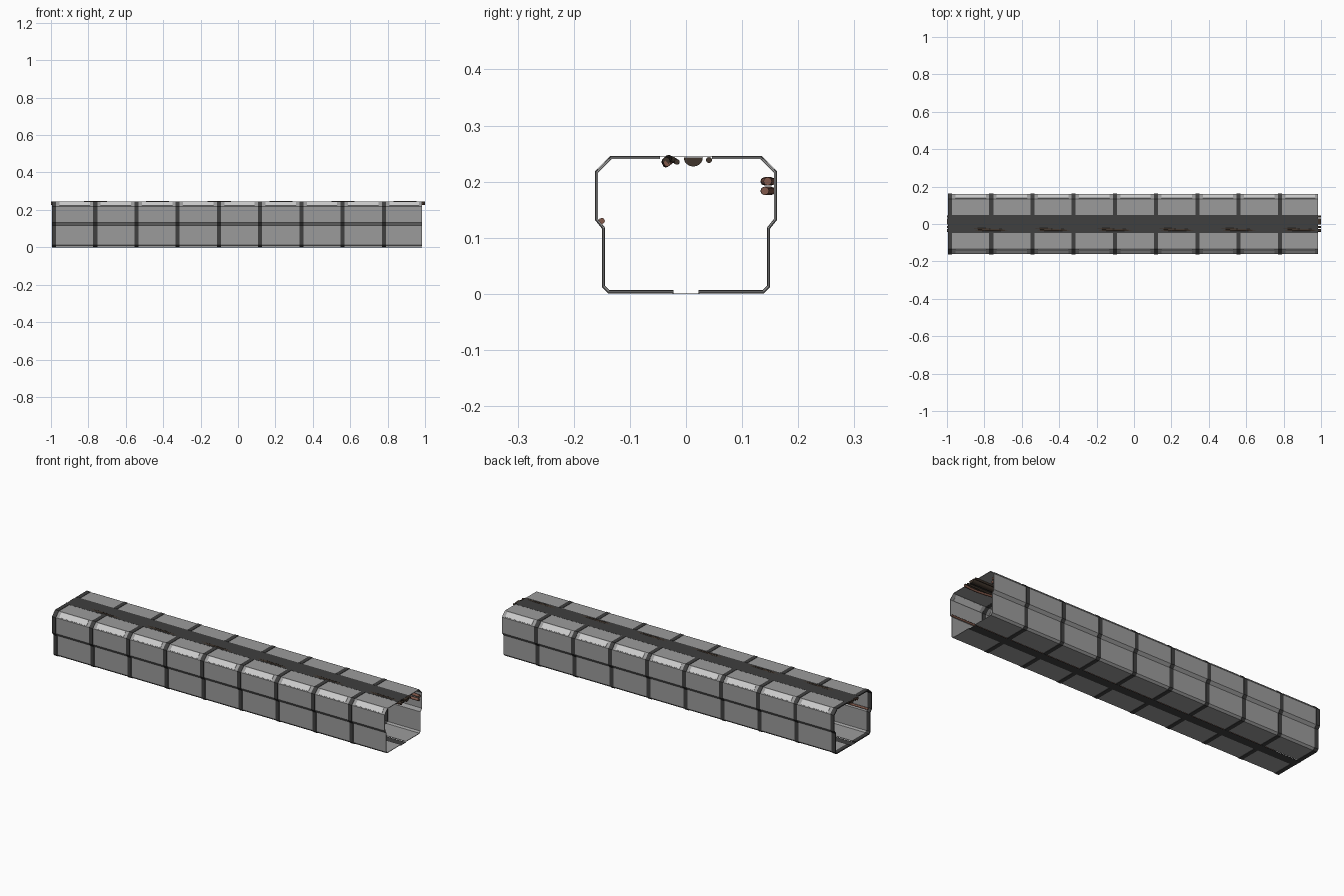
import bpy, bmesh, math
from mathutils import Vector

if "Cube" in bpy.data.objects:
    bpy.data.objects.remove(bpy.data.objects["Cube"])

PITCH, COUNT, RIB = 0.2205, 9, 0.022
X0, X1 = -0.995, 0.985

# Half cross-section of the corridor, (y, z) from ceiling to floor
HALF = [(0.046, 0.2435), (0.134, 0.2435), (0.160, 0.218), (0.160, 0.132),
        (0.148, 0.117), (0.148, 0.013), (0.138, 0.003), (0.022, 0.003)]


def material(name, r, g, b):
    m = bpy.data.materials.new(name)
    m.diffuse_color = (r, g, b, 1)
    m.use_nodes = True
    m.node_tree.nodes["Principled BSDF"].inputs["Base Color"].default_value = m.diffuse_color
    return m


GREY = material("panel_grey", 0.33, 0.33, 0.33)
DARK = material("dark_metal", 0.05, 0.05, 0.05)
LIGHT = material("light_cover", 0.75, 0.75, 0.75)
BROWN = material("brown_pipe", 0.22, 0.10, 0.07)
BLACK = material("cable_black", 0.05, 0.035, 0.025)


def offset(line, d):
    """Shift an open outline inward by d with mitred corners."""
    pts = [Vector(p) for p in line]
    dirs = [(b - a).normalized() for a, b in zip(pts, pts[1:])]
    norms = [Vector((-t.y, t.x)) for t in dirs]
    out = []
    for i, p in enumerate(pts):
        a, b = norms[max(i - 1, 0)], norms[min(i, len(norms) - 1)]
        out.append(p - (a + b) * (d / (1 + a.dot(b))))
    return out


def extrude(bm, section, xa, xb):
    """Closed prism from a list of (y, z) points."""
    a = [bm.verts.new((xa, p[0], p[1])) for p in section]
    b = [bm.verts.new((xb, p[0], p[1])) for p in section]
    n = len(section)
    for i in range(n):
        j = (i + 1) % n
        bm.faces.new((a[i], a[j], b[j], b[i]))
    bm.faces.new(a)
    bm.faces.new(b[::-1])


def finish(bm, name, mat, mirror=False):
    bmesh.ops.recalc_face_normals(bm, faces=bm.faces)
    me = bpy.data.meshes.new(name)
    bm.to_mesh(me)
    bm.free()
    ob = bpy.data.objects.new(name, me)
    bpy.context.collection.objects.link(ob)
    me.materials.append(mat)
    if mirror:
        mod = ob.modifiers.new("mirror", 'MIRROR')
        mod.use_axis = (False, True, False)
    return ob


def strip(outer, inner):
    return offset(HALF, -outer) + offset(HALF, inner)[::-1]


# Wall panels between the ribs, and the ribs themselves
panels, ribs, lights = bmesh.new(), bmesh.new(), bmesh.new()
for i in range(COUNT):
    s = X0 + PITCH * i
    e = min(s + PITCH, X1)
    extrude(ribs, strip(0.002, 0.0035), s, s + RIB)
    extrude(panels, strip(0.0, 0.003), s + RIB, e)
    # Light cover lying on the upper chamfer
    p, q = Vector(HALF[1]), Vector(HALF[2])
    n = Vector((1, 1)).normalized() * 0.0018
    a, b = p.lerp(q, 0.12), p.lerp(q, 0.88)
    extrude(lights, [a - n * 2, a + n, b + n, b - n * 2], s + 0.040, e - 0.018)
finish(panels, "wall_panels", GREY, True)
finish(ribs, "ribs", DARK, True)
finish(lights, "light_covers", LIGHT, True)

# Thin ceiling and floor centre strips
for name, w, z in (("ceiling_strip", 0.047, 0.2445), ("floor_strip", 0.024, 0.0005)):
    bm = bmesh.new()
    extrude(bm, [(-w, z), (w, z), (w, z - 0.0005), (-w, z - 0.0005)], X0, X1)
    finish(bm, name, DARK)

# Half-round cable trunk under the ceiling
bm = bmesh.new()
extrude(bm, [(0.013 - 0.017 * math.cos(math.pi * k / 12),
              0.243 - 0.016 * math.sin(math.pi * k / 12)) for k in range(13)], -0.999, 0.999)
finish(bm, "cable_trunk", BLACK)


def cable(name, y, z, r, mat, ay=0.0, az=0.0, phase=0.0, end=0.999):
    """Round cable along x, swaying with a repeating period."""
    cu = bpy.data.curves.new(name, 'CURVE')
    cu.dimensions = '3D'
    cu.bevel_depth, cu.bevel_resolution, cu.use_fill_caps = r, 2, True
    sp = cu.splines.new('POLY')
    n = 73 if ay or az else 2
    sp.points.add(n - 1)
    for k, pt in enumerate(sp.points):
        x = -end + 2 * end * k / (n - 1)
        w = math.cos(2 * math.pi * (x + 0.1 + phase) / 0.331)
        pt.co = (x, y + ay * w, z + az * w, 1)
    cu.materials.append(mat)
    ob = bpy.data.objects.new(name, cu)
    bpy.context.collection.objects.link(ob)


# Ceiling cables
cable("ceiling_cable_a", -0.034, 0.238, 0.007, BLACK, 0.003, 0.003)
cable("ceiling_cable_b", -0.032, 0.234, 0.006, BROWN, 0.004, 0.003, 0.12)
cable("ceiling_cable_c", -0.021, 0.238, 0.005, BLACK, -0.005, 0.003, 0.05)
cable("ceiling_conduit", 0.041, 0.2385, 0.0055, BLACK)

# Wall pipes
cable("wall_pipe_upper", 0.146, 0.2005, 0.0075, BROWN, 0.006, 0, 0, 0.98)
cable("wall_pipe_lower", 0.146, 0.1835, 0.0075, BROWN, 0.006, 0, 0.1, 0.98)
cable("wall_pipe_left", -0.150, 0.130, 0.0055, BROWN, 0, 0, 0, 0.98)
